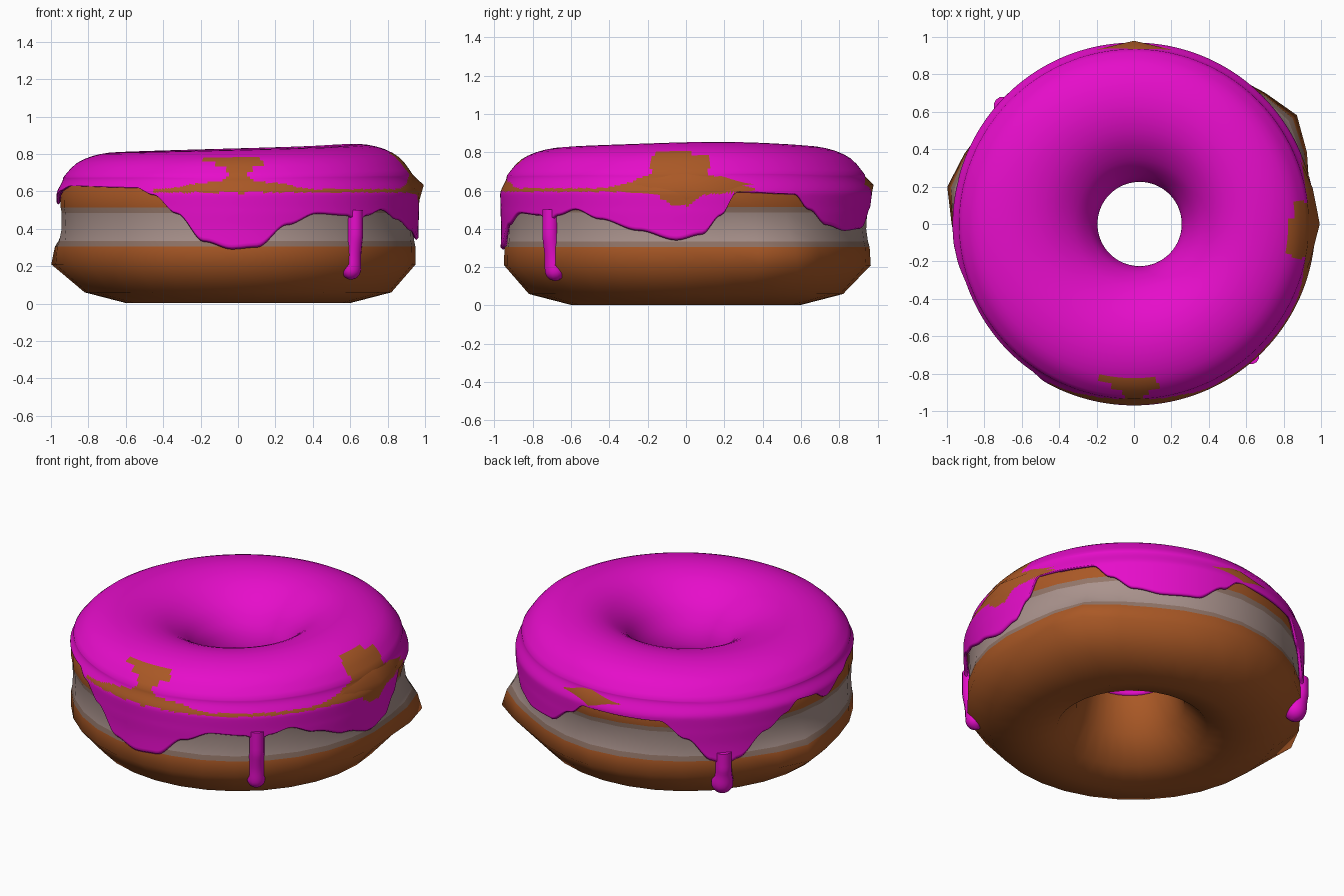
import bpy, math

if "Cube" in bpy.data.objects:
    bpy.data.objects.remove(bpy.data.objects["Cube"])

def material(name, rgb):
    m = bpy.data.materials.new(name)
    m.diffuse_color = (*rgb, 1)
    m.use_nodes = True
    m.node_tree.nodes["Principled BSDF"].inputs["Base Color"].default_value = m.diffuse_color
    return m

DOUGH = material("brown_dough", (0.40, 0.098, 0.019))
CREAM = material("pale_grey_band", (0.40, 0.29, 0.265))
BLEND = material("grey_brown_band_edge", (0.29, 0.18, 0.14))
ICING = material("magenta_icing", (0.79, 0.004, 0.59))

def gap(a, b):
    """Signed angular difference in degrees."""
    return (a - b + 180) % 360 - 180

def bump(a, centre, width):
    return math.exp(-(gap(a, centre) / width) ** 2)

def interp(table, x):
    """Eased interpolation through sorted (x, value) pairs."""
    for (x0, v0), (x1, v1) in zip(table, table[1:]):
        if x <= x1:
            t = max(0, (x - x0) / (x1 - x0))
            return v0 + (v1 - v0) * t * t * (3 - 2 * t)
    return table[-1][1]

def place(a, r, z):
    """Point on the ring; the hole sits slightly right, the top slightly tilted."""
    t = math.radians(a)
    inner = max(0, min(1, (0.6 - r) / 0.35))
    lift = max(0, z - 0.6) / 0.22
    z += lift * (0.017 * math.cos(t - 0.2) + 0.01 * bump(a, 15, 35))
    return (r * math.cos(t) + 0.03 * inner, r * math.sin(t), z)

def ring(name, profile_at, segments, closed, mats, rule):
    verts, faces = [], []
    for i in range(segments):
        a = 360 * i / segments
        prof = profile_at(a)
        verts += [place(a, r, z) for r, z in prof]
    n = len(prof)
    for i in range(segments):
        p, q = i * n, (i + 1) % segments * n
        for j in range(n if closed else n - 1):
            k = (j + 1) % n
            faces.append((p + j, p + k, q + k, q + j))
    me = bpy.data.meshes.new(name)
    me.from_pydata(verts, [], faces)
    for m in mats:
        me.materials.append(m)
    for f in me.polygons:
        f.use_smooth = True
        c = f.center
        f.material_index = rule(math.degrees(math.atan2(c.y, c.x)) % 360, c)
    ob = bpy.data.objects.new(name, me)
    bpy.context.collection.objects.link(ob)
    return ob

# Dough ring: angular cross-section with a grey band round the outside
BODY = [(0.24, 0.42), (0.28, 0.60), (0.37, 0.70), (0.48, 0.77), (0.60, 0.80),
        (0.74, 0.785), (0.87, 0.735), (0.95, 0.63), (0.948, 0.515), (0.942, 0.485),
        (0.938, 0.40), (0.942, 0.335), (0.948, 0.305), (0.95, 0.21), (0.82, 0.06),
        (0.60, 0.003), (0.43, 0.05), (0.31, 0.19)]

def body_profile(a):
    out = []
    for r, z in BODY:
        if r > 0.9:
            low = math.exp(-((z - 0.23) / 0.13) ** 2)
            high = math.exp(-((z - 0.62) / 0.09) ** 2)
            r += low * (0.10 * bump(a, 33, 13) + 0.07 * bump(a, 168, 12) + 0.015 * bump(a, 90, 15))
            r += high * (0.045 * bump(a, 2, 12) + 0.03 * bump(a, 90, 8))
        out.append((r, z))
    return out

def body_rule(a, c):
    if math.hypot(c.x, c.y) < 0.85 or not 0.305 < c.z < 0.515:
        return 0
    return 1 if 0.335 < c.z < 0.485 else 2

ring("dough_ring", body_profile, 32, True, [DOUGH, CREAM, BLEND], body_rule)

# Icing: lower edge height by angle
EDGE = [(180, 0.53), (190, 0.60), (200, 0.63), (235, 0.62), (242, 0.58), (250, 0.48),
        (259, 0.33), (268, 0.29), (276, 0.30), (286, 0.42), (296, 0.48), (307, 0.47),
        (312, 0.44), (316, 0.47), (323, 0.50), (332, 0.45), (345, 0.39), (357, 0.34),
        (365, 0.37), (371, 0.47), (376, 0.59), (396, 0.58), (402, 0.50), (410, 0.42),
        (420, 0.39), (432, 0.40), (442, 0.50), (448, 0.57), (476, 0.56), (485, 0.45),
        (494, 0.31), (498, 0.27), (503, 0.31), (513, 0.45), (521, 0.53), (526, 0.59),
        (534, 0.58), (540, 0.53)]
TOP = [(0.243, 0.40), (0.225, 0.46), (0.235, 0.54), (0.27, 0.62), (0.34, 0.71),
       (0.46, 0.79), (0.60, 0.825), (0.74, 0.815), (0.86, 0.765), (0.935, 0.68)]
WALL = [(0.12, 0.93), (0.22, 0.97), (0.40, 0.965), (0.50, 0.968), (0.58, 0.97), (0.68, 0.935)]

def smooth_points(pts, steps):
    """Catmull-Rom curve through the points."""
    out = []
    ext = [pts[0]] + pts + [pts[-1]]
    for p0, p1, p2, p3 in zip(ext, ext[1:], ext[2:], ext[3:]):
        for s in range(steps):
            t = s / steps
            out.append(tuple(0.5 * (2 * b + (c - a) * t + (2 * a - 5 * b + 4 * c - d) * t * t
                                    + (3 * b - a - 3 * c + d) * t ** 3)
                             for a, b, c, d in zip(p0, p1, p2, p3)))
    return out + [pts[-1]]

TOP_CURVE = smooth_points(TOP, 3)

def icing_profile(a):
    edge = interp(EDGE, a if a >= 180 else a + 360)
    rows = 28
    wall = []
    for k in range(1, rows + 1):
        z = 0.68 + (edge - 0.68) * k / rows
        wall.append((interp(WALL, z) - (0.012 if k == rows else 0), z))
    return TOP_CURVE + wall

# Dough showing through the icing at the front and right
FRONT_GAP = [(0.59, 2), (0.605, 26), (0.63, 18), (0.66, 5), (0.69, 2.5), (0.73, 5), (0.77, 13), (0.78, 0)]
RIGHT_GAP = [(0.52, 3), (0.57, 6), (0.605, 24), (0.65, 15), (0.69, 9), (0.75, 10), (0.79, 11), (0.80, 0)]

def icing_rule(a, c):
    if math.hypot(c.x, c.y) < 0.75:
        return 0
    for table, centre in ((FRONT_GAP, 270), (RIGHT_GAP, 358)):
        if table[0][0] < c.z < table[-1][0] and abs(gap(a, centre)) < interp(table, c.z):
            return 1
    if 0.594 < c.z < 0.612 and 242 < a < 350:
        return 1
    return 0

icing = ring("icing", icing_profile, 360, False, [ICING, DOUGH], icing_rule)
mod = icing.modifiers.new("thickness", 'SOLIDIFY')
mod.thickness = 0.02
mod.offset = -1

# Long runny drips with rounded ends
def drip(name, angle, top, bottom, r_top, r_bottom, neck, bulb):
    cu = bpy.data.curves.new(name, 'CURVE')
    cu.dimensions = '3D'
    cu.bevel_depth = 1
    cu.bevel_resolution = 4
    cu.use_fill_caps = True
    n = 24
    sp = cu.splines.new('POLY')
    sp.points.add(n)
    t = math.radians(angle)
    for i, p in enumerate(sp.points):
        z = bottom + (top - bottom) * (i / n) ** 1.5
        f = (z - bottom) / (top - bottom)
        r = r_bottom + (r_top - r_bottom) * min(1, f * 1.6)
        d = z - bottom
        if d < bulb:
            w = math.sqrt(max(0.0001, bulb ** 2 - (bulb - d) ** 2))
        else:
            w = neck + (bulb - neck) * math.exp(-((d - bulb) / 0.06) ** 2)
        p.co = (r * math.cos(t), r * math.sin(t), z, 1)
        p.radius = w
    cu.materials.append(ICING)
    ob = bpy.data.objects.new(name, cu)
    bpy.context.collection.objects.link(ob)
    bpy.ops.object.select_all(action='DESELECT')
    ob.select_set(True)
    bpy.context.view_layer.objects.active = ob
    bpy.ops.object.convert(target='MESH')
    bpy.ops.object.shade_smooth()

drip("front_right_drip", 311.5, 0.50, 0.13, 0.945, 0.905, 0.043, 0.053)
drip("back_left_drip", 138, 0.36, 0.09, 0.945, 0.90, 0.048, 0.064)
